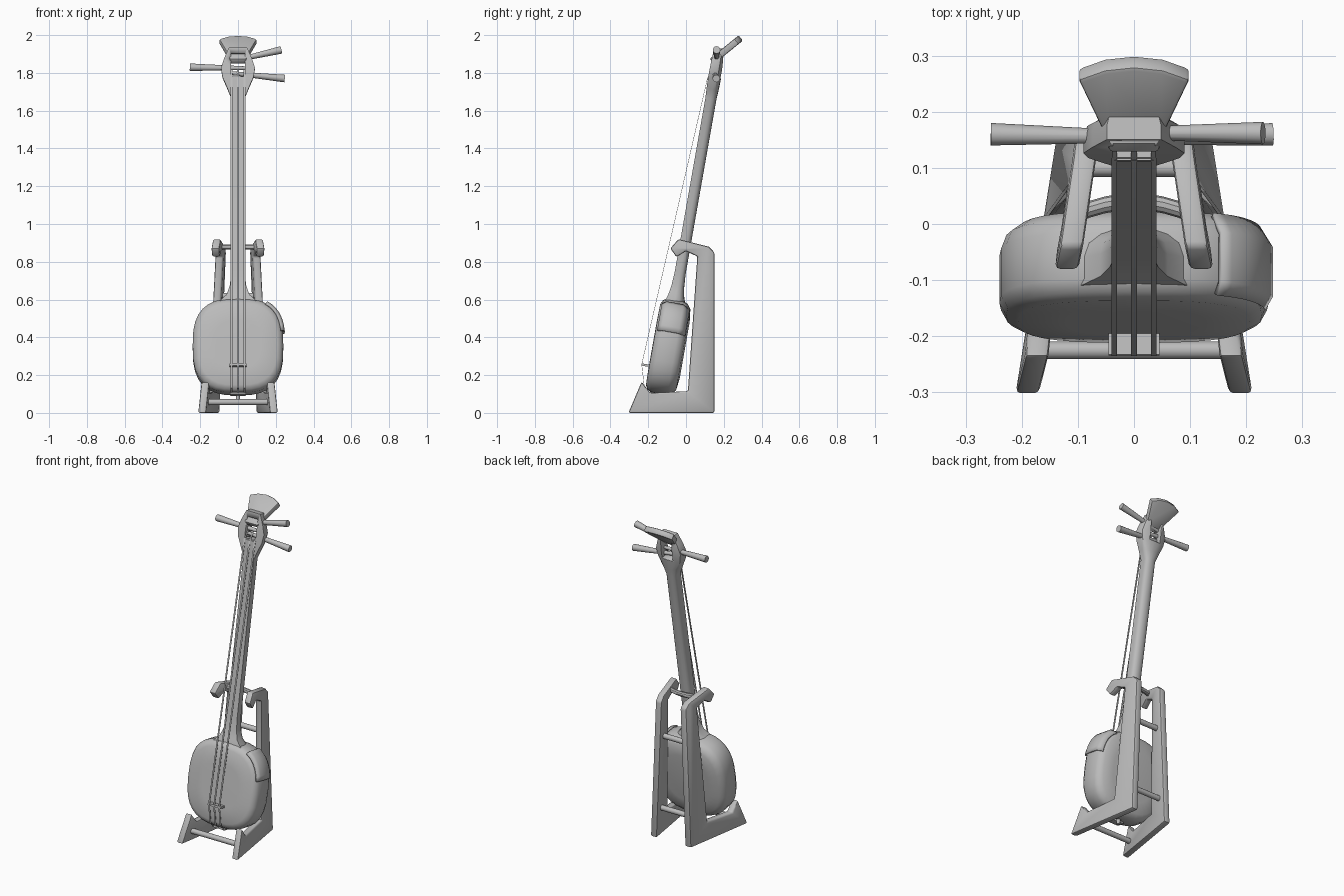
import bpy, bmesh, math
from mathutils import Matrix, Vector

if "Cube" in bpy.data.objects:
    bpy.data.objects.remove(bpy.data.objects["Cube"])

grey = bpy.data.materials.new("plain grey")
grey.use_nodes = True
GREY = (0.5, 0.5, 0.5, 1)
grey.diffuse_color = GREY
grey.node_tree.nodes["Principled BSDF"].inputs["Base Color"].default_value = GREY

# The instrument leans back: x across, y through its depth, z along its neck
LEAN = Matrix.Translation((0, -0.163, 0)) @ Matrix.Rotation(math.radians(-10), 4, 'X')
UPRIGHT = Matrix.Identity(4)


def finish(name, bm, matrix=UPRIGHT, bevel=0, angle=35):
    bmesh.ops.recalc_face_normals(bm, faces=bm.faces)
    if bevel:
        edges = [e for e in bm.edges if len(e.link_faces) == 2 and e.calc_face_angle(0) > 0.6]
        bmesh.ops.bevel(bm, geom=edges, offset=bevel, segments=2, affect='EDGES',
                        profile=0.5, clamp_overlap=True)
    bm.transform(matrix)
    mesh = bpy.data.meshes.new(name)
    bm.to_mesh(mesh)
    bm.free()
    mesh.materials.append(grey)
    ob = bpy.data.objects.new(name, mesh)
    bpy.context.collection.objects.link(ob)
    bpy.ops.object.select_all(action='DESELECT')
    ob.select_set(True)
    bpy.context.view_layer.objects.active = ob
    bpy.ops.object.shade_smooth_by_angle(angle=math.radians(angle))
    return ob


def loft(rings, closed=True):
    bm = bmesh.new()
    rows = [[bm.verts.new(p) for p in ring] for ring in rings]
    n = len(rows[0])
    for a, b in zip(rows, rows[1:]):
        for i in range(n if closed else n - 1):
            j = (i + 1) % n
            bm.faces.new((a[i], a[j], b[j], b[i]))
    if closed:
        bm.faces.new(rows[0])
        bm.faces.new(rows[-1])
    return bm


def box(name, size, centre, matrix=LEAN, bevel=0):
    bm = bmesh.new()
    bmesh.ops.create_cube(bm, size=1, matrix=Matrix.Translation(centre) @ Matrix.Diagonal((*size, 1)))
    return finish(name, bm, matrix, bevel)


def rod(name, a, b, r1, r2, matrix=UPRIGHT, sides=12):
    a, b = Vector(a), Vector(b)
    turn = (b - a).to_track_quat('Z', 'Y').to_matrix().to_4x4()
    bm = bmesh.new()
    bmesh.ops.create_cone(bm, cap_ends=True, segments=sides, radius1=r1, radius2=r2,
                          depth=(b - a).length, matrix=Matrix.Translation((a + b) / 2) @ turn)
    return finish(name, bm, matrix)


# Body: rounded-square rings stacked through its depth
def body_point(angle, depth, scale):
    c, s = math.cos(angle), math.sin(angle)
    x = math.copysign(abs(c) ** 0.714, c) * 0.24
    z = math.copysign(abs(s) ** 0.714, s) * 0.253
    return (x * scale, depth, 0.355 + z * scale)


SIDES = 32
layers = [(-0.076, 0.5), (-0.074, 0.86), (-0.062, 0.95), (-0.04, 1), (0.045, 1),
          (0.07, 0.96), (0.088, 0.86), (0.096, 0.6)]
finish("body", loft([[body_point(2 * math.pi * i / SIDES, d, s) for i in range(SIDES)]
                     for d, s in layers]), LEAN)

# Arm cover: a thin shell over the left shoulder of the body
shell = [[body_point(math.radians(11 + 6 * i), d, s) for i in range(9)]
         for d, s in [(-0.066, 0.99), (-0.043, 1.045), (0.047, 1.045), (0.085, 0.95)]]
cover = finish("arm_cover", loft(shell, closed=False), LEAN)
solid = cover.modifiers.new("thickness", 'SOLIDIFY')
solid.thickness = 0.01


# Neck and head: flat front, rounded back
def neck_ring(z, half, front, back):
    ring = [(-half, front, z), (half, front, z)]
    for i in range(9):
        a = math.pi * i / 8
        ring.append((half * math.cos(a), back * math.sin(a) ** 0.8 if 0 < i < 8 else 0, z))
    return ring


stations = [(0.56, 0.12, 0.062), (0.60, 0.09, 0.055), (0.63, 0.06, 0.045), (0.68, 0.043, 0.036),
            (0.75, 0.036, 0.031), (1.69, 0.036, 0.031), (1.74, 0.056, 0.034),
            (1.80, 0.082, 0.036), (1.85, 0.09, 0.036), (1.90, 0.074, 0.034), (1.96, 0.048, 0.03)]
neck = finish("neck", loft([neck_ring(z, h, -0.9 * d, d) for z, h, d in stations]), LEAN)

# Slot for the strings, cut through the head
slot = box("slot_cutter", (0.074, 0.3, 0.125), (0, 0, 1.865))
slot.hide_render = True
cut = neck.modifiers.new("slot", 'BOOLEAN')
cut.object = slot
cut.operation = 'DIFFERENCE'
cut.solver = 'EXACT'
bpy.context.view_layer.update()
cut_mesh = bpy.data.meshes.new_from_object(neck.evaluated_get(bpy.context.evaluated_depsgraph_get()))
neck.modifiers.clear()
neck.data = cut_mesh
bpy.data.objects.remove(slot)

# Flared finial bent backward at the top
half = [(0.044, -0.04), (0.056, 0.01), (0.1, 0.128), (0.052, 0.15)]
outline = half + [(0, 0.157)] + [(-x, u) for x, u in reversed(half)]
fan = loft([[(x, u, t) for x, u in outline] for t in (-0.018, 0.018)])
finish("finial", fan, Matrix.Translation((0, 0.168, 1.886)) @ Matrix.Rotation(math.radians(39), 4, 'X'),
       bevel=0.008)

# Tuning pegs, thicker at the grip
for name, grip, tip in [("right_peg", (-0.255, 0.16, 1.83), (0.05, 0.155, 1.825)),
                        ("upper_left_peg", (0.23, 0.162, 1.922), (-0.05, 0.162, 1.858)),
                        ("lower_left_peg", (0.247, 0.16, 1.77), (-0.05, 0.15, 1.8))]:
    rod(name, grip, tip, 0.02, 0.009)

# Strings: flat ribbons from the pegs over the nut and bridge to the tail
path = [(0.0, 1.86), (-0.036, 1.795), (-0.116, 0.24), (-0.08, 0.12), (-0.03, 0.092)]
for side, x in [("right", -0.035), ("middle", 0), ("left", 0.035)]:
    rings = [[(x - 0.005, y, z), (x + 0.005, y, z), (x + 0.005, y + 0.002, z), (x - 0.005, y + 0.002, z)]
             for y, z in path]
    finish(side + "_string", loft(rings), LEAN)
box("nut", (0.07, 0.012, 0.012), (0, -0.03, 1.79))
box("bridge", (0.09, 0.042, 0.012), (0, -0.093, 0.24))
box("tail_holder", (0.085, 0.05, 0.012), (0, -0.02, 0.098), bevel=0.003)
rod("end_pin", (0, 0.01, 0.11), (0, 0.01, 0.075), 0.014, 0.01, LEAN)

# Stand: two hooked side frames, toed in toward the back and the top
profile = [(-0.305, 0), (-0.235, 0.165), (-0.19, 0.105), (0.01, 0.115), (0.06, 0.828),
           (0, 0.857), (-0.05, 0.825), (-0.083, 0.87), (-0.04, 0.92), (0.12, 0.88),
           (0.15, 0.85), (0.15, 0)]


def frame_x(y, z):
    return 0.142 - 0.16 * y - 0.04 * z


for name, side in [("right_frame", -1), ("left_frame", 1)]:
    finish(name, loft([[(side * (frame_x(y, z) + t), y, z) for y, z in profile]
                       for t in (-0.021, 0.021)]), bevel=0.009)

# Crossbars between the frames
for name, y, z in [("front_bar", -0.225, 0.057), ("lower_back_bar", 0.1, 0.17), ("upper_back_bar", 0.1, 0.62)]:
    x = frame_x(y, z)
    rod(name, (-x, y, z), (x, y, z), 0.016, 0.016)

# Bowed bar that cradles the neck
rings = []
for i in range(9):
    x = -0.105 + 0.21 * i / 8
    mid = 0.04 - 2.2 * x * x
    rings.append([(x, mid + 0.015 * math.cos(a * math.pi / 5), 0.878 + 0.015 * math.sin(a * math.pi / 5))
                  for a in range(10)])
finish("neck_rest", loft(rings))
